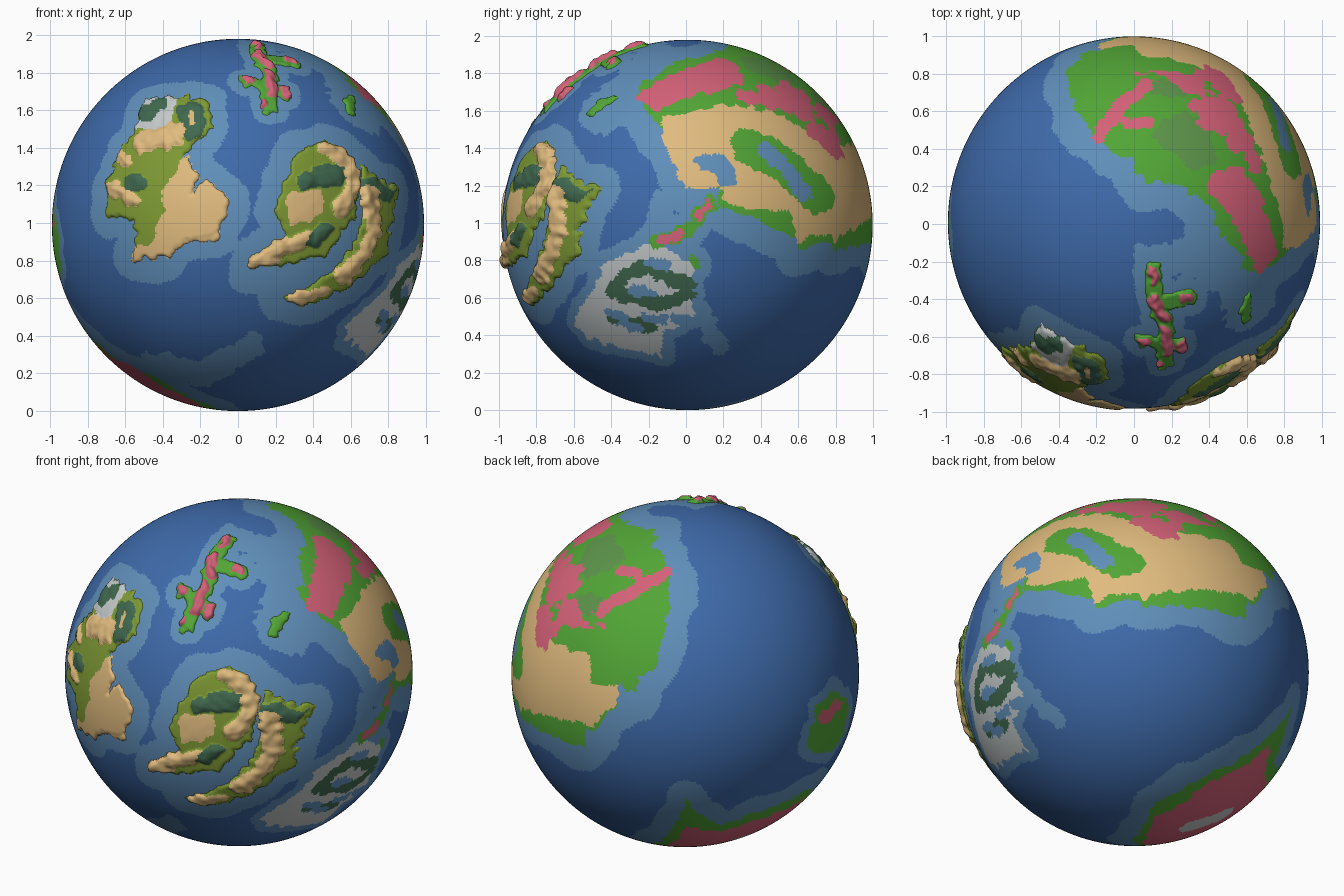
import bpy, bmesh, math
from mathutils import Vector, noise, kdtree

if "Cube" in bpy.data.objects:
    bpy.data.objects.remove(bpy.data.objects["Cube"])

R = 0.99
CENTRE = Vector((0, 0.008, 0.99))
SHELF = 0.012

# ---------- colours ----------
COLOURS = dict(deep="3E6AAA", shallow="608FBA", green="52A636", olive="7E9A34", tan="E0BB7E",
               pink="D46178", grey="C4C9C9", dark="40684E", forest="5C944A")
NAMES = list(COLOURS)
MATS = []
for key, code in COLOURS.items():
    m = bpy.data.materials.new(key + " colour")
    m.diffuse_color = [((c / 255 + .055) / 1.055) ** 2.4 for c in bytes.fromhex(code)] + [1]
    m.use_nodes = True
    m.node_tree.nodes["Principled BSDF"].inputs["Base Color"].default_value = m.diffuse_color
    MATS.append(m)


# ---------- flat sheets facing the globe, on which outlines are drawn ----------
def sheet(az, el, cx, cy, r):
    a, e = math.radians(az), math.radians(el)
    right = Vector((math.cos(a), math.sin(a), 0))
    out = Vector((math.sin(a) * math.cos(e), -math.cos(a) * math.cos(e), math.sin(e)))
    return right, out.cross(right), out, cx, cy, r


FRONT = sheet(0, 0, 238.5, 224.5, 186.5)
RIGHT = sheet(90, 0, 686.5, 224.5, 186.5)
TOP = sheet(0, 90, 1134.5, 224, 186.5)
BACK = sheet(215, 15, 685.5, 671.5, 174)
UNDER = sheet(0, -90, 0, 0, 100)
SHEETS = (FRONT, RIGHT, TOP, BACK, UNDER)


def flat(s, p):
    return s[3] + s[5] * p.dot(s[0]), s[4] - s[5] * p.dot(s[1])


def wobble(p):
    """ragged coastlines"""
    return p + noise.noise_vector(p * 9) * .014 + noise.noise_vector(p * 20) * .024


class Region:
    """An outlined area, or a stroke of half-width w along a path."""

    def __init__(self, colour, s, pts, w, lift, shore):
        self.colour, self.s, self.w, self.lift, self.shore = NAMES.index(colour), s, w, lift, shore
        self.pts = list(zip(pts[::2], pts[1::2]))
        self.segs = list(zip(self.pts, self.pts[1:] + ([] if w else self.pts[:1])))
        self.box = (min(pts[::2]) - w, max(pts[::2]) + w, min(pts[1::2]) - w, max(pts[1::2]) + w)

    def depth(self, x, y):
        """distance inside the border, negative outside"""
        b = self.box
        if x < b[0] or x > b[1] or y < b[2] or y > b[3]:
            return -1
        if not self.w:
            hit = False
            for (x0, y0), (x1, y1) in self.segs:
                if (y1 > y) != (y0 > y) and x < (x0 - x1) * (y - y1) / (y0 - y1) + x1:
                    hit = not hit
            if not hit:
                return -1
        best = 1e9
        for (x0, y0), (x1, y1) in self.segs:
            dx, dy = x1 - x0, y1 - y0
            t = max(0, min(1, ((x - x0) * dx + (y - y0) * dy) / (dx * dx + dy * dy)))
            best = min(best, math.hypot(x0 + t * dx - x, y0 + t * dy - y))
        return self.w - best if self.w else best


PAINT, RAISED = [], {}


def paint(colour, s, *pts, w=0, shore=0):
    PAINT.append(Region(colour, s, pts, w, 0, shore))


def raise_land(part, colour, s, *pts, w=0, lift=SHELF, shore=0):
    RAISED.setdefault(part, []).append(Region(colour, s, pts, w, lift, shore))
    if shore:
        paint(colour, s, *pts, w=w, shore=shore)


# ---------- open shallows away from the shores ----------
paint("shallow", FRONT, 150,366, 205,374, 252,346, w=13)
paint("shallow", RIGHT, 655,60, 625,95, 600,112, w=22)
paint("shallow", RIGHT, 665,200, 640,245, w=10)
paint("shallow", RIGHT, 700,310, 718,345, w=9)

# ---------- great continent ----------
paint("green", RIGHT, 633,84, 690,60, 740,40, 885,100, 880,240, 835,250, 820,232, 800,239, 735,211, 718,206, 720,185, 685,190, 662,130, 640,104, shore=.15)
paint("green", TOP, 1082,52, 1160,45, 1260,90, 1300,200, 1260,275, 1222,235, 1205,185, 1170,178, 1100,145, 1080,115, shore=.17)
paint("green", BACK, 500,688, 500,600, 560,530, 610,505, 635,535, 672,567, 655,640, 618,653, 618,673, 592,704, 545,708, 525,702, shore=.15)
paint("tan", BACK, 560,540, 525,618, 590,628, 592,656, 618,657, 618,672, 590,700, 525,696, 500,680, 500,560)
paint("tan", RIGHT, 661,114, 730,104, 780,114, 826,140, 848,157, 885,185, 880,205, 835,240, 820,224, 800,230, 790,214, 728,203, 720,186, 685,191, 661,140)
paint("green", RIGHT, 747,144, 785,165, 818,198, w=17)
paint("shallow", RIGHT, 765,148, 788,170, 805,194, w=8)
paint("shallow", RIGHT, 704,161, 718,162, 728,178, w=9)
paint("forest", TOP, 1150,135, 1180,114, 1214,122, 1214,165, 1195,172)
paint("forest", TOP, 1160,90, 1182,90, w=9)
paint("pink", RIGHT, 645,96, 690,86, 733,77, w=9)
paint("pink", RIGHT, 743,93, 770,100, w=6)
paint("pink", RIGHT, 783,87, 804,108, w=8)
paint("pink", RIGHT, 813,130, 834,146, w=8)
paint("pink", RIGHT, 818,108, 832,118, w=6)
paint("pink", TOP, 1222,186, 1246,210, 1262,250, w=15)
paint("pink", TOP, 1190,88, 1204,72, 1220,80, w=6)
paint("pink", TOP, 1222,104, 1236,125, 1237,146, w=9)
paint("pink", TOP, 1098,138, 1118,110, 1148,86, w=7)
paint("pink", TOP, 1116,114, 1128,124, 1150,124, w=5)
paint("pink", TOP, 1193,108, 1211,103, w=5)

# ---------- speckled eastern land with lakes, and stepping-stone islands ----------
paint("grey", RIGHT, 570,326, 580,306, 605,262, 650,242, 692,262, 690,300, 696,318, 662,334, 660,358, 590,340, shore=.07)
paint("dark", RIGHT, 610,292, 620,276, 642,266, 672,280, 690,284, w=7)
paint("dark", RIGHT, 622,294, 655,304, 686,296, w=7)
paint("dark", RIGHT, 612,318, 650,328, w=7)
for x, y in ((656, 263), (640, 290), (615, 313), (655, 318), (628, 325), (683, 318)):
    paint("shallow", RIGHT, x - 8,y, x + 8,y + 3, w=5)
paint("green", RIGHT, 658,242, 687,229, w=8, shore=.07)
paint("green", RIGHT, 690,258, 694,263, w=5, shore=.07)
paint("green", RIGHT, 696,217, 710,204, w=8, shore=.07)
paint("pink", RIGHT, 662,240, 677,234, w=6)
paint("pink", RIGHT, 698,215, 709,205, w=5)

# ---------- western island and southern land ----------
paint("green", BACK, 825,723, 832,692, w=17, shore=.07)
paint("pink", BACK, 825,698, 836,690, w=7)
paint("green", UNDER, -86,-5, -85,17, -76,37, -60,54, -54,76, -39,69, -11,51, 3,20, -15,-20, -42,-38, -74,-18, shore=.14)
paint("pink", UNDER, -81,-4, -79,15, -70,34, -55,50, -47,67, -17,46, -6,12, -26,-26, -56,-33)
paint("grey", UNDER, -50,18, -35,8, w=7)

# ---------- raised western land ----------
W = "western_land"
raise_land(W, "olive", FRONT, 122,150, 135,130, 145,98, 207,96, 214,128, 185,152, 190,185, 172,240, 138,256, 134,218, 108,218, 106,180, shore=.11)
raise_land(W, "tan", FRONT, 190,154, 197,176, 193,192, 207,178, 227,195, 229,212, 214,239, 190,240, 165,258, 133,260, 134,250, 152,240, 164,208, 165,188, shore=.12)
raise_land(W, "grey", FRONT, 136,130, 146,97, 179,96, 172,128, lift=.006)
raise_land(W, "dark", FRONT, 146,116, 163,104, w=6, lift=.012)
raise_land(W, "dark", FRONT, 192,114, 192,128, w=12, lift=.014)
raise_land(W, "tan", FRONT, 194,116, 194,123, w=4, lift=.018)
raise_land(W, "tan", FRONT, 147,143, 165,138, 176,134, w=11, lift=.02)
raise_land(W, "dark", FRONT, 135,184, 141,182, w=8, lift=.015)
raise_land(W, "tan", FRONT, 116,188, 135,200, w=7, lift=.02)
raise_land(W, "tan", FRONT, 124,154, 127,162, w=6, lift=.02)

# ---------- raised eastern land ----------
E = "eastern_land"
raise_land(E, "olive", FRONT, 245,269, 255,254, 288,236, 276,212, 290,165, 300,150, 328,139, 350,155, 360,180, 356,215, 325,256, shore=.12)
raise_land(E, "olive", FRONT, 360,166, 380,178, 398,188, 388,252, 350,287, 310,304, 281,300, 333,272, 356,240, 364,215, shore=.12)
raise_land(E, "tan", FRONT, 285,194, 321,190, 320,215, 288,227, lift=.002)
raise_land(E, "dark", FRONT, 307,180, 336,174, w=10, lift=.016)
raise_land(E, "tan", FRONT, 326,149, 349,162, 354,184, 340,208, w=8, lift=.024)
raise_land(E, "tan", FRONT, 254,263, 282,248, 307,239, w=9, lift=.022)
raise_land(E, "dark", FRONT, 312,242, 325,228, w=7, lift=.016)
raise_land(E, "dark", FRONT, 368,184, 384,194, w=8, lift=.016)
raise_land(E, "tan", FRONT, 367,194, 374,230, 362,253, 342,275, w=8, lift=.024)
raise_land(E, "tan", FRONT, 292,299, 322,290, w=6, lift=.008)

# ---------- raised northern islands ----------
N = "northern_islands"
raise_land(N, "green", TOP, 1153,273, 1158,305, 1167,328, 1165,364, w=9, shore=.07)
raise_land(N, "green", TOP, 1165,304, 1190,300, w=8, shore=.07)
raise_land(N, "green", TOP, 1142,343, 1180,346, w=6, shore=.07)
raise_land(N, "pink", TOP, 1151,272, 1154,281, w=5, lift=.024)
raise_land(N, "pink", TOP, 1154,301, 1164,316, w=6, lift=.026)
raise_land(N, "pink", TOP, 1165,330, 1168,354, w=6, lift=.026)
for x, y in ((1186, 300), (1145, 343), (1181, 346), (1157, 366)):
    raise_land(N, "pink", TOP, x - 2,y, x + 2,y, w=4, lift=.02)
raise_land("small_island", "green", FRONT, 349,99, 352,112, w=5, shore=.06)


def add_object(name, me, indices):
    for m in MATS:
        me.materials.append(m)
    me.polygons.foreach_set("material_index", indices)
    me.polygons.foreach_set("use_smooth", [True] * len(indices))
    ob = bpy.data.objects.new(name, me)
    ob.location = CENTRE
    bpy.context.collection.objects.link(ob)


# ---------- globe: last painted region wins, shallow sea follows the shores ----------
bm = bmesh.new()
bmesh.ops.create_icosphere(bm, subdivisions=7, radius=R)
me = bpy.data.meshes.new("globe")
bm.to_mesh(me)
bm.free()
centres = [f.center.normalized() for f in me.polygons]
indices, coasts = [], {}
for p in centres:
    q = wobble(p)
    where = {id(s): flat(s, q) for s in SHEETS if p.dot(s[2]) > 0}
    colour = shore = 0
    for g in PAINT:
        xy = where.get(id(g.s))
        if xy and g.depth(*xy) > 0:
            colour, shore = g.colour, max(shore, g.shore)
    indices.append(colour)
    if shore:
        coasts.setdefault(shore, []).append(p)
for shore, pts in coasts.items():
    tree = kdtree.KDTree(len(pts))
    for i, p in enumerate(pts):
        tree.insert(p, i)
    tree.balance()
    for i, p in enumerate(centres):
        if indices[i] == 0 and tree.find(p)[2] < shore * (1 + .4 * noise.noise(p * 4)):
            indices[i] = 1
add_object("globe", me, indices)


# ---------- raised lands: gridded patches of the sphere lifted by layer ----------
def relief(name, layers, step):
    s = layers[0].s
    x0, y0 = min(g.box[0] for g in layers) - 8, min(g.box[2] for g in layers) - 8
    nx = int((max(g.box[1] for g in layers) + 8 - x0) / step) + 1
    ny = int((max(g.box[3] for g in layers) + 8 - y0) / step) + 1
    bm = bmesh.new()
    grid, tags = [], []
    for k in range(nx * ny):
        u, v = (x0 + k % nx * step - s[3]) / s[5], (s[4] - y0 - k // nx * step) / s[5]
        p = s[0] * u + s[1] * v + s[2] * math.sqrt(max(0, 1 - u * u - v * v))
        x, y = flat(s, wobble(p))
        base, extra, tag = -.006, 0, -1
        for g in layers:
            d = g.depth(x, y)
            if d > 0 and g.shore:
                base, tag = max(base, SHELF * min(1, .35 + d / 4)), g.colour
            elif d > 0 and base > 0:
                extra, tag = max(extra, g.lift * math.sqrt(min(1, d / 6)) * (.95 + .5 * noise.noise(p * 20))), g.colour
        grid.append(bm.verts.new(p * (R + base + extra)))
        tags.append(tag)
    cols = []
    for j in range(ny - 1):
        for i in range(nx - 1):
            a = j * nx + i
            quad = (a, a + nx, a + nx + 1, a + 1)
            t = [tags[k] for k in quad if tags[k] >= 0]
            if t:
                bm.faces.new([grid[k] for k in quad])
                cols.append(max(t, key=t.count))
    bmesh.ops.delete(bm, geom=[v for v in bm.verts if not v.link_faces], context='VERTS')
    me = bpy.data.meshes.new(name)
    bm.to_mesh(me)
    bm.free()
    add_object(name, me, cols)


for part, layers in RAISED.items():
    relief(part, layers, 1.1 if "island" in part else 1.5)
